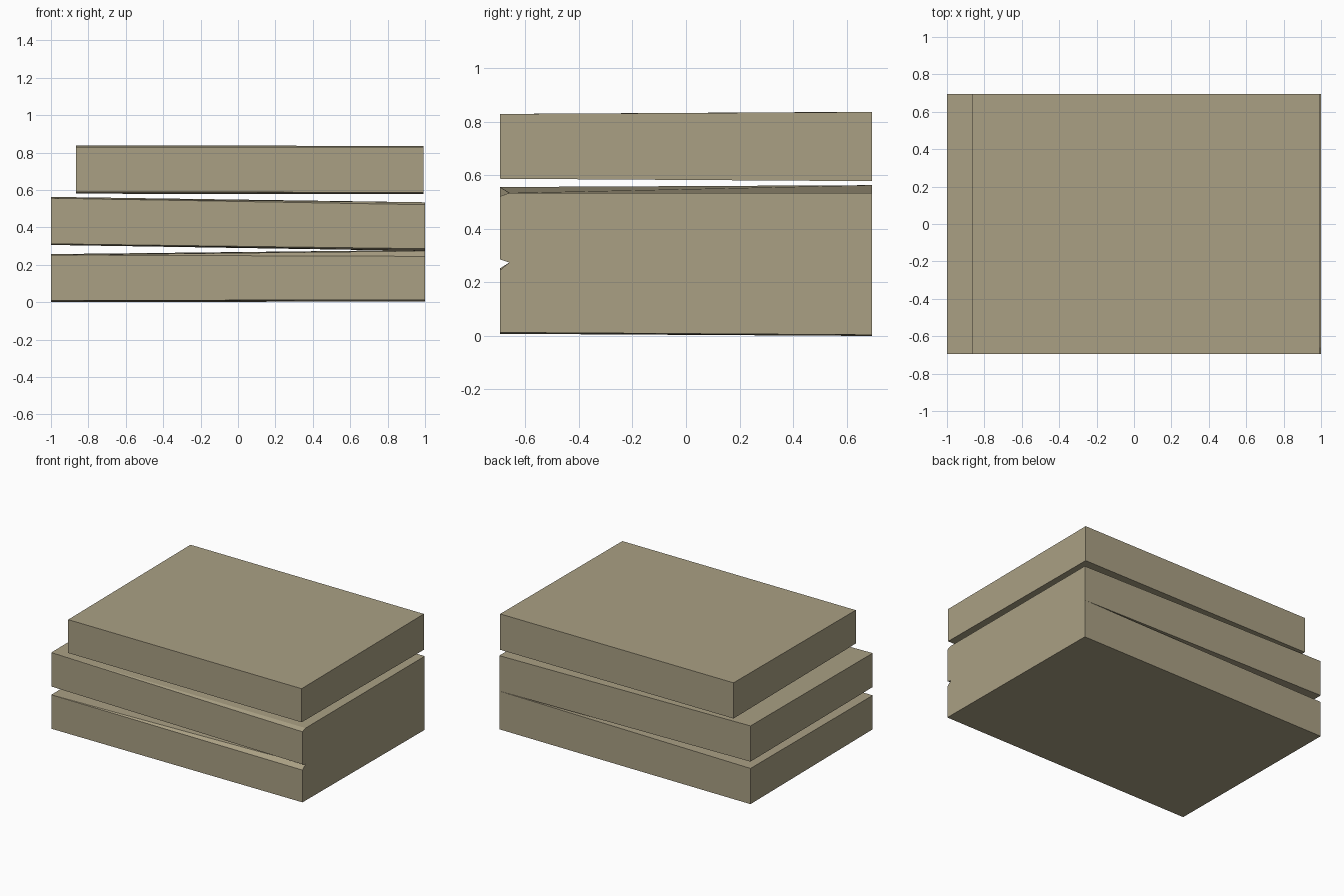
import bpy, bmesh

if "Cube" in bpy.data.objects:
    bpy.data.objects.remove(bpy.data.objects["Cube"])

mat = bpy.data.materials.new("khaki board")
mat.diffuse_color = (0.402, 0.352, 0.231, 1)
mat.use_nodes = True
mat.node_tree.nodes["Principled BSDF"].inputs["Base Color"].default_value = mat.diffuse_color


def slab(name, x0, x1, y, bottom, top, extra=()):
    """Slightly warped board; bottom/top hold heights of the
    front-left, front-right, back-right and back-left corners."""
    plan = [(x0, -y), (x1, -y), (x1, y), (x0, y)]
    points = [(px, py, z) for level in (bottom, top) for (px, py), z in zip(plan, level)]
    bm = bmesh.new()
    for p in points + list(extra):
        bm.verts.new(p)
    bmesh.ops.convex_hull(bm, input=bm.verts[:])
    bmesh.ops.dissolve_limit(bm, angle_limit=0.002, verts=bm.verts[:], edges=bm.edges[:])
    bmesh.ops.recalc_face_normals(bm, faces=bm.faces[:])
    mesh = bpy.data.meshes.new(name)
    bm.to_mesh(mesh)
    bm.free()
    mesh.materials.append(mat)
    obj = bpy.data.objects.new(name, mesh)
    bpy.context.collection.objects.link(obj)
    return obj


# The lower two boards meet along one line at the right side,
# with the front right corner worn away
hinge = (1, -0.66, 0.274)
slab("lower_board", -1, 1, 0.695, (0.008, 0.013, 0.004, 0.0),
     (0.252, 0.245, 0.279, 0.257), [hinge])
slab("middle_board", -1, 1, 0.695, (0.312, 0.286, 0.279, 0.306),
     (0.556, 0.521, 0.534, 0.563), [hinge, (1, -0.66, 0.534)])

# Shorter board floating on top
slab("upper_board", -0.865, 0.993, 0.695, (0.589, 0.587, 0.578, 0.58),
     (0.829, 0.829, 0.836, 0.837))
